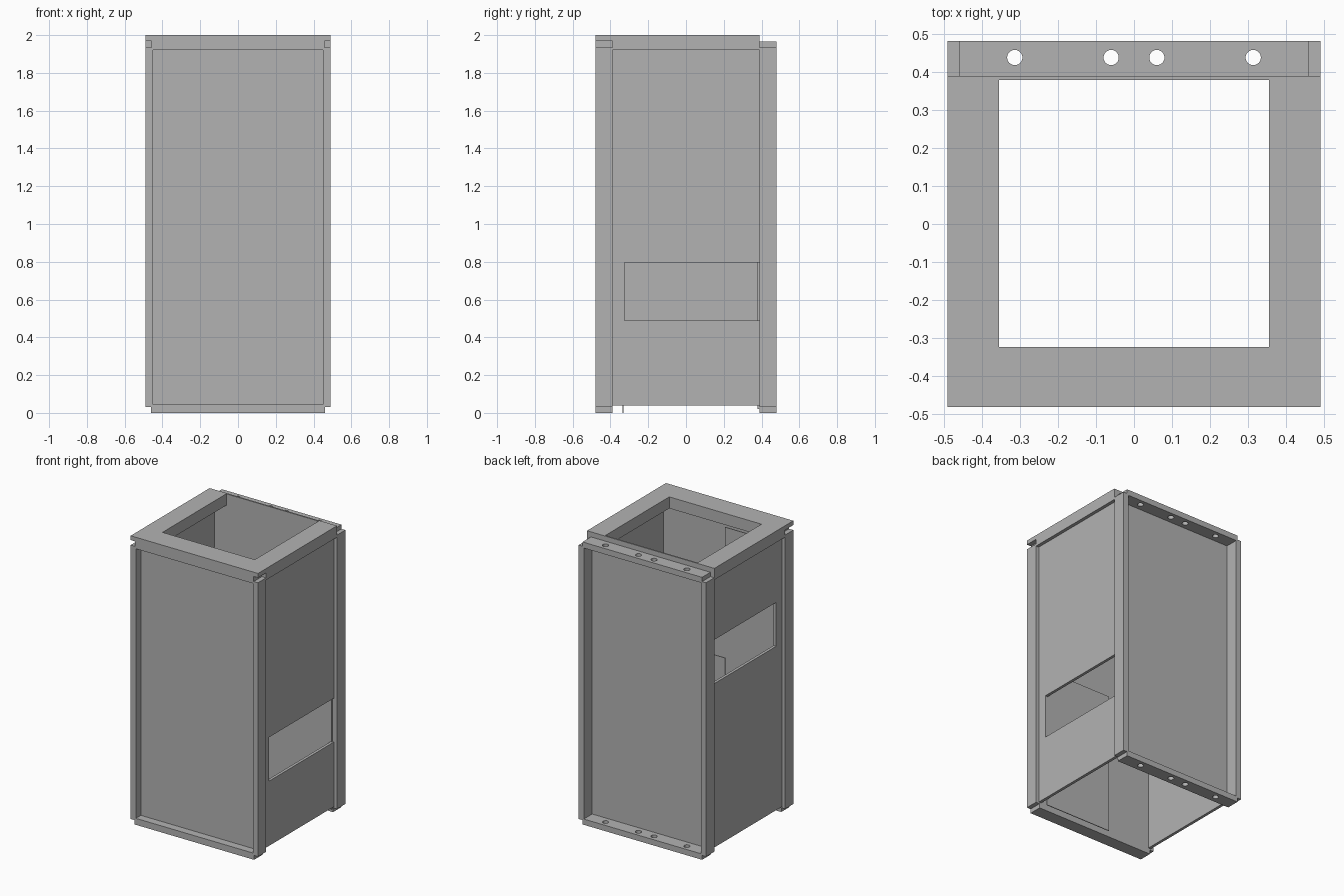
import bpy
import bmesh

cube = bpy.data.objects.get("Cube")
if cube:
    bpy.data.objects.remove(cube, do_unlink=True)

grey = bpy.data.materials.new("plain_grey")
grey.use_nodes = True
grey.diffuse_color = (0.45, 0.45, 0.45, 1)
grey.node_tree.nodes["Principled BSDF"].inputs["Base Color"].default_value = (0.45, 0.45, 0.45, 1)


def finish(name, bm):
    bmesh.ops.recalc_face_normals(bm, faces=bm.faces)
    mesh = bpy.data.meshes.new(name)
    bm.to_mesh(mesh)
    bm.free()
    mesh.materials.append(grey)
    obj = bpy.data.objects.new(name, mesh)
    bpy.context.collection.objects.link(obj)
    return obj


def box(name, xs, ys, zs):
    bm = bmesh.new()
    bmesh.ops.create_cube(bm, size=1)
    for v in bm.verts:
        v.co = [r[0] if c < 0 else r[1] for c, r in zip(v.co, (xs, ys, zs))]
    return finish(name, bm)


def cylinder(name, x, y, z, radius, depth):
    bm = bmesh.new()
    bmesh.ops.create_cone(bm, cap_ends=True, segments=32, radius1=radius,
                          radius2=radius, depth=depth)
    bmesh.ops.translate(bm, vec=(x, y, z), verts=bm.verts)
    return finish(name, bm)


def side_slab(name, x0, x1, outline):
    """Extrude a y-z outline along x."""
    bm = bmesh.new()
    face = bm.faces.new([bm.verts.new((x0, y, z)) for y, z in outline])
    result = bmesh.ops.extrude_face_region(bm, geom=[face])
    verts = [g for g in result["geom"] if isinstance(g, bmesh.types.BMVert)]
    bmesh.ops.translate(bm, vec=(x1 - x0, 0, 0), verts=verts)
    return finish(name, bm)


def cut(obj, cutters):
    bpy.context.view_layer.objects.active = obj
    for cutter in cutters:
        cutter.hide_render = True
        mod = obj.modifiers.new("cut", 'BOOLEAN')
        mod.operation = 'DIFFERENCE'
        mod.solver = 'EXACT'
        mod.object = cutter
        bpy.ops.object.modifier_apply(modifier=mod.name)
        bpy.data.objects.remove(cutter, do_unlink=True)


W, FRONT, BACK = 0.49, -0.48, 0.48
BEAM = 0.46                       # half width of the cross beams
POST_F, POST_B = -0.39, 0.388     # inner limits of the corner posts

# Top ring with a rectangular opening and two front corner slots
ring = box("top_ring", (-W, W), (FRONT, POST_B), (1.92, 2))
cut(ring, [
    box("opening_cutter", (-0.355, 0.355), (-0.323, 0.378), (1.8, 2.1)),
    box("left_slot_cutter", (0.457, 0.6), (-0.6, POST_F), (1.935, 1.97)),
    box("right_slot_cutter", (-0.6, -0.457), (-0.6, POST_F), (1.935, 1.97)),
])

# Corner posts, and side panels with a window open towards the back post
for side, s, low, high in (("left", 1, 0.49, 0.795), ("right", -1, 1.18, 1.485)):
    xs = sorted((s * 0.45, s * W))
    box(side + "_front_post", xs, (FRONT, POST_F), (0.03, 1.92))
    box(side + "_back_post", xs, (POST_B, BACK), (0.03, 1.935))
    side_slab(side + "_side_panel", s * 0.447, s * 0.467, [
        (POST_F, 0.04), (POST_B, 0.04), (POST_B, low), (-0.325, low),
        (-0.325, high), (POST_B, high), (POST_B, 1.92), (POST_F, 1.92)])

# Front and back panels
box("front_panel", (-0.45, 0.45), (-0.425, POST_F), (0.02, 1.92))
box("back_panel", (-0.455, 0.455), (0.379, POST_B), (0.02, 1.92))

# Cross beams; the back ones carry four bolt holes
box("front_bottom_beam", (-BEAM, BEAM), (FRONT, POST_F), (0, 0.045))
for name, z0, z1 in (("back_bottom_beam", 0, 0.04), ("back_top_beam", 1.925, 1.965)):
    beam = box(name, (-BEAM, BEAM), (POST_B, BACK), (z0, z1))
    cut(beam, [cylinder("hole_cutter", x, 0.437, (z0 + z1) / 2, 0.02, 0.2)
               for x in (-0.313, -0.06, 0.06, 0.313)])

# Thin inner sheets behind the front panel
box("lower_inner_sheet", (-0.07, 0.447), (-0.335, -0.33), (0, 0.99))
box("upper_inner_sheet", (-0.447, -0.07), (-0.335, -0.33), (1.5, 1.9))
